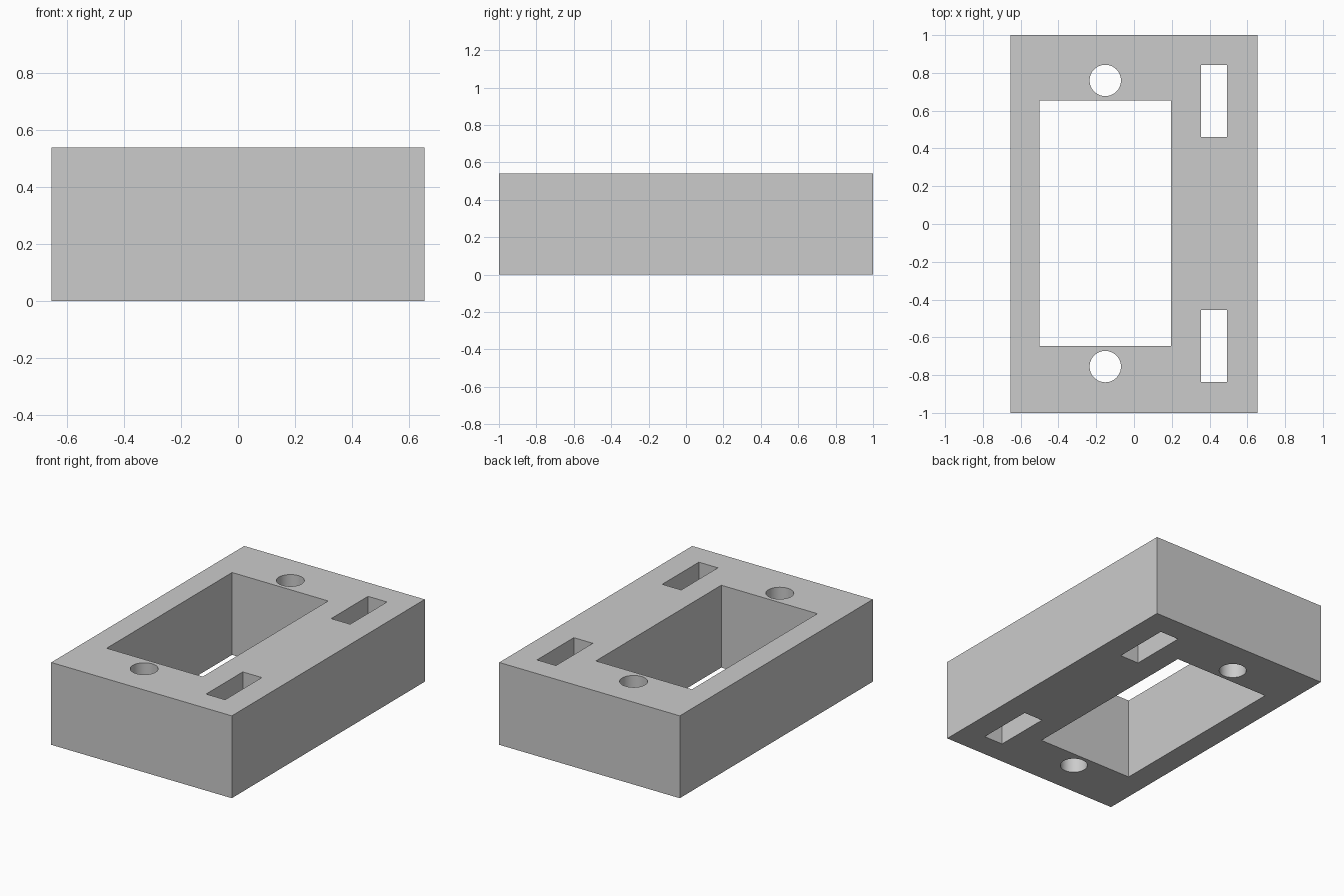
import bpy

default = bpy.data.objects.get("Cube")
if default:
    bpy.data.objects.remove(default, do_unlink=True)

HEIGHT = 0.54

grey = bpy.data.materials.new("light_grey")
grey.use_nodes = True
colour = (0.6, 0.6, 0.6, 1)
grey.diffuse_color = colour
grey.node_tree.nodes["Principled BSDF"].inputs["Base Color"].default_value = colour


def box(name, x0, x1, y0, y1, z0, z1):
    bpy.ops.mesh.primitive_cube_add(
        size=1, location=((x0 + x1) / 2, (y0 + y1) / 2, (z0 + z1) / 2))
    ob = bpy.context.object
    ob.name = name
    ob.scale = (x1 - x0, y1 - y0, z1 - z0)
    bpy.ops.object.transform_apply(location=True, rotation=False, scale=True)
    ob.data.materials.append(grey)
    return ob


def through_box(name, x0, x1, y0, y1):
    return box(name, x0, x1, y0, y1, -0.1, HEIGHT + 0.1)


def through_hole(name, x, y, radius):
    bpy.ops.mesh.primitive_cylinder_add(
        vertices=64, radius=radius, depth=HEIGHT + 0.2, location=(x, y, HEIGHT / 2))
    ob = bpy.context.object
    ob.name = name
    ob.data.materials.append(grey)
    return ob


# Solid block
body = box("mounting_block", -0.655, 0.655, -1, 1, 0, HEIGHT)

# Central window, two screw holes and two slots, all cut right through
cutters = [
    through_box("window_cutter", -0.5, 0.197, -0.647, 0.653),
    through_hole("back_hole_cutter", -0.152, 0.76, 0.083),
    through_hole("front_hole_cutter", -0.152, -0.755, 0.083),
    through_box("back_slot_cutter", 0.354, 0.492, 0.46, 0.842),
    through_box("front_slot_cutter", 0.354, 0.492, -0.836, -0.456),
]

bpy.ops.object.select_all(action="DESELECT")
body.select_set(True)
bpy.context.view_layer.objects.active = body
for cutter in cutters:
    mod = body.modifiers.new(cutter.name, "BOOLEAN")
    mod.operation = "DIFFERENCE"
    mod.solver = "EXACT"
    mod.object = cutter
    bpy.ops.object.modifier_apply(modifier=mod.name)
for cutter in cutters:
    bpy.data.objects.remove(cutter, do_unlink=True)

# Round hole walls stay smooth, all edges stay crisp
bpy.ops.object.shade_smooth_by_angle(angle=0.5)
